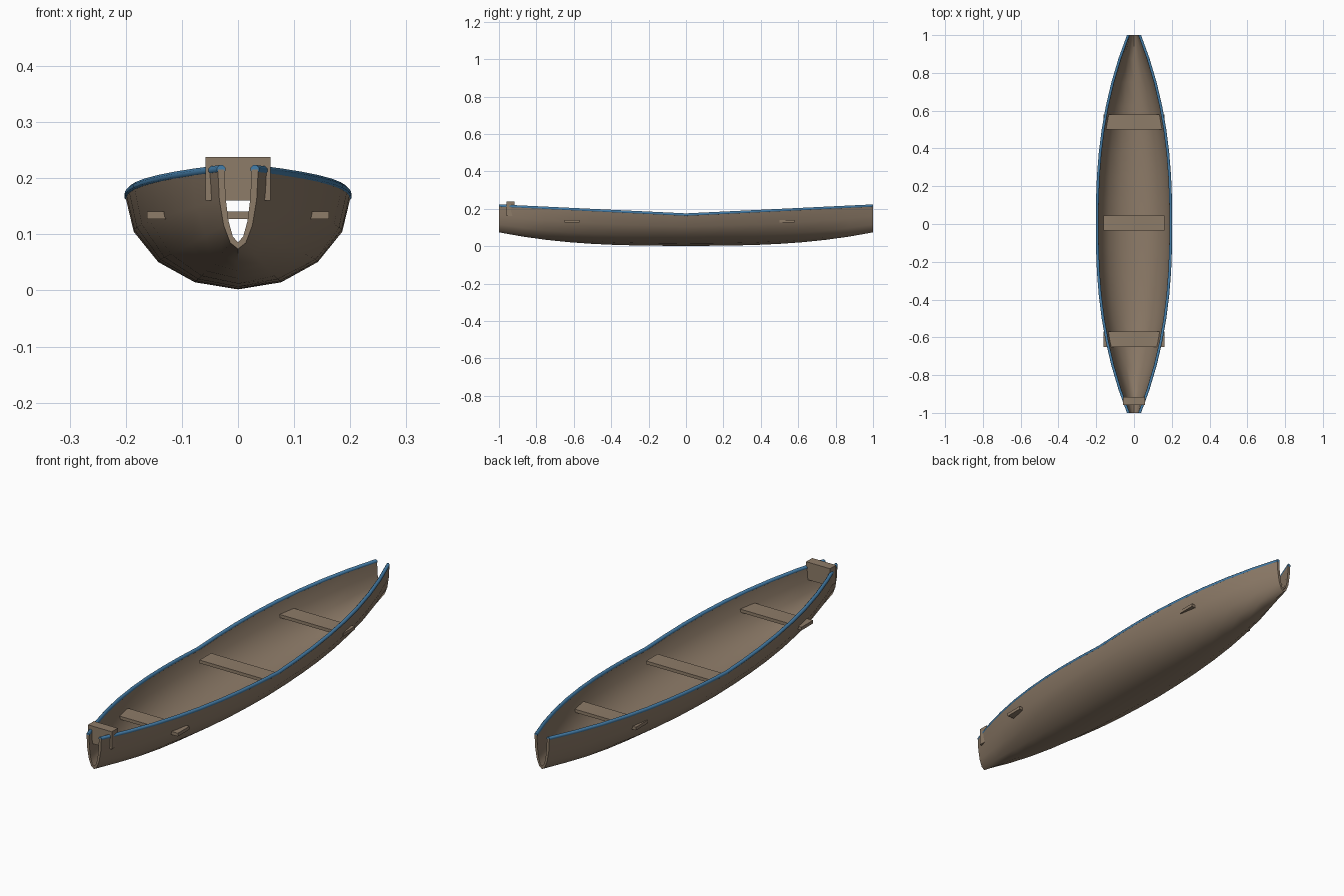
import bpy, bmesh
from math import sin, cos, pi, radians

cube = bpy.data.objects.get("Cube")
if cube:
    bpy.data.objects.remove(cube, do_unlink=True)

STATIONS = [-1 + i / 8 for i in range(17)]
WALL = 0.012


def material(name, rgb):
    m = bpy.data.materials.new(name)
    m.use_nodes = True
    m.diffuse_color = (*rgb, 1)
    m.node_tree.nodes["Principled BSDF"].inputs["Base Color"].default_value = (*rgb, 1)
    return m


wood = material("weathered wood", (0.27, 0.20, 0.14))
blue = material("blue trim", (0.06, 0.21, 0.40))


def half_beam(y):
    return 0.036 + 0.165 * (1 - abs(y) ** 2.4)


def keel(y):
    return 0.002 + 0.072 * abs(y) ** 2.8


def sheer(y):
    return 0.168 + 0.048 * abs(y)


def loft(name, rings, mat, smooth_angle):
    """Skin a row of closed rings and cap both ends."""
    bm = bmesh.new()
    rows = [[bm.verts.new(p) for p in ring] for ring in rings]
    n = len(rows[0])
    for a, b in zip(rows, rows[1:]):
        for i in range(n):
            j = (i + 1) % n
            bm.faces.new((a[i], a[j], b[j], b[i]))
    bm.faces.new(rows[0])
    bm.faces.new(rows[-1])
    bmesh.ops.recalc_face_normals(bm, faces=bm.faces)
    mesh = bpy.data.meshes.new(name)
    bm.to_mesh(mesh)
    bm.free()
    mesh.materials.append(mat)
    obj = bpy.data.objects.new(name, mesh)
    bpy.context.collection.objects.link(obj)
    bpy.ops.object.select_all(action="DESELECT")
    obj.select_set(True)
    bpy.context.view_layer.objects.active = obj
    bpy.ops.object.shade_smooth_by_angle(angle=radians(smooth_angle))
    return obj


def box(name, x, y, z, size):
    bpy.ops.mesh.primitive_cube_add(size=1, location=(x, y, z))
    obj = bpy.context.object
    obj.name = name
    obj.scale = size
    bpy.ops.object.transform_apply(location=False, rotation=False, scale=True)
    obj.data.materials.append(wood)
    return obj


# Hull: outer arc, then inner arc back again, open at both tips
def arc(y, inset):
    w, low, top = half_beam(y) - inset, keel(y) + inset, sheer(y)
    angles = [i * pi / 8 for i in range(-4, 5)]
    return [(w * sin(a), y, low + (top - low) * (1 - cos(a))) for a in angles]


loft("hull", [arc(y, 0) + arc(y, WALL)[::-1] for y in STATIONS], wood, 50)


# Gunwales: octagonal rails along the two upper edges
def rail_ring(side, y, r=0.008):
    cx = side * (half_beam(y) - WALL / 2)
    return [(cx + r * cos(a), y, sheer(y) + r * sin(a))
            for a in (pi / 8 + i * pi / 4 for i in range(8))]


for side, label in ((1, "left"), (-1, "right")):
    loft(label + "_gunwale", [rail_ring(side, y) for y in STATIONS], blue, 50)

# Thwarts, whose ends poke through the narrower parts of the hull
for label, y in (("front", -0.61), ("middle", 0.005), ("back", 0.54)):
    box(label + "_seat", 0, y, 0.134, (0.325, 0.08, 0.014))

# Upright block across the front tip
box("bow_block", 0, -0.938, 0.199, (0.116, 0.042, 0.077))
